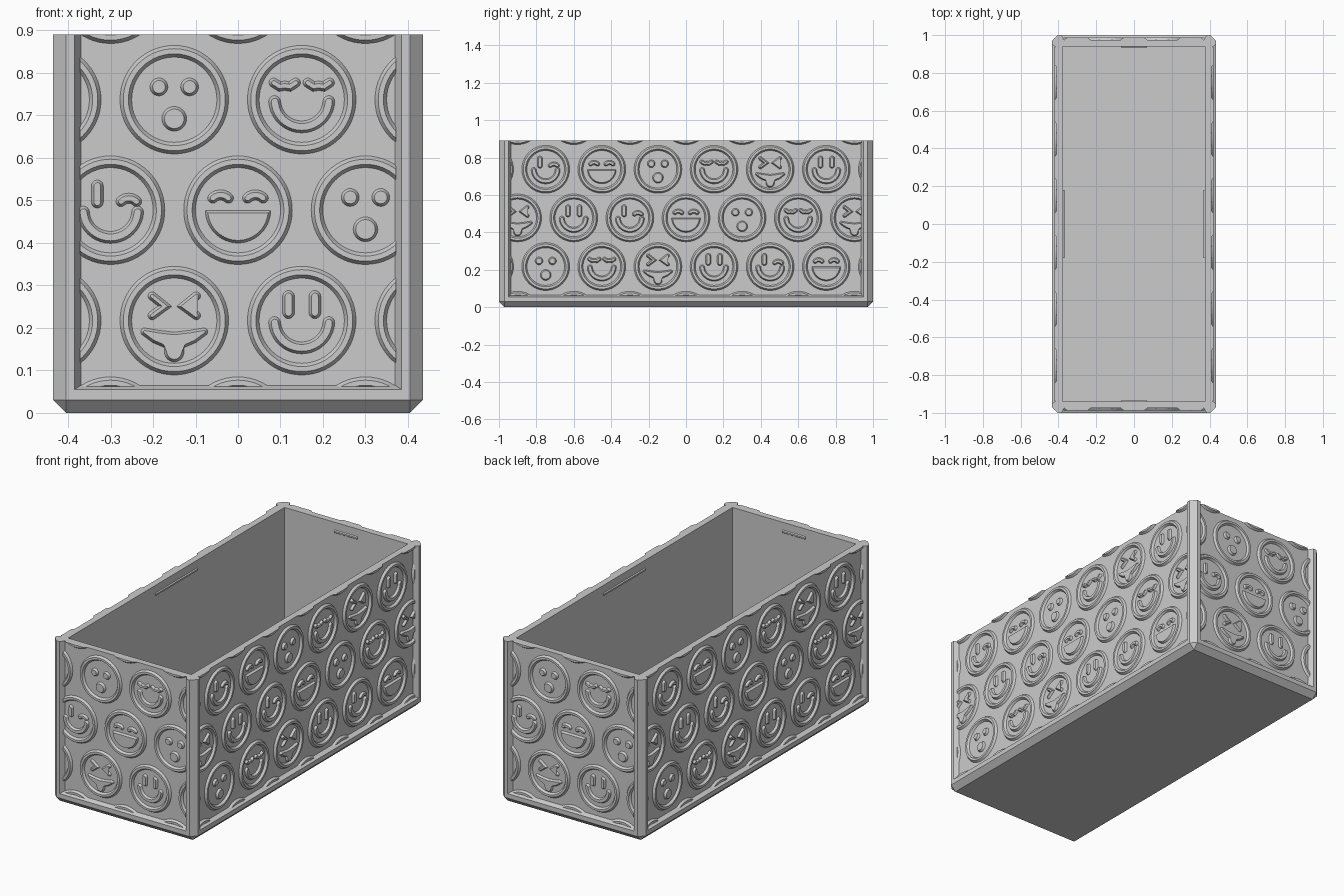
import bpy, bmesh
from math import sin, cos, pi, radians, atan2
from mathutils import Vector, Matrix

if "Cube" in bpy.data.objects:
    bpy.data.objects.remove(bpy.data.objects["Cube"])

grey = bpy.data.materials.new("plain grey")
grey.use_nodes = True
COLOUR = (0.6, 0.6, 0.6, 1)
grey.diffuse_color = COLOUR
grey.node_tree.nodes["Principled BSDF"].inputs["Base Color"].default_value = COLOUR

HX, HY, TOP = 0.435, 1.0, 0.89      # outer half sizes and height
CH, WALL, FLOOR = 0.03, 0.06, 0.05  # chamfer, wall and floor thickness
RECESS, RELIEF = 0.025, 0.012       # panel depth, relief height
SINK = -0.002                       # relief base sits just inside the panel


def finish(name, bm):
    bmesh.ops.recalc_face_normals(bm, faces=bm.faces)
    mesh = bpy.data.meshes.new(name)
    bm.to_mesh(mesh)
    bm.free()
    mesh.materials.append(grey)
    ob = bpy.data.objects.new(name, mesh)
    bpy.context.collection.objects.link(ob)
    return ob


def loft(bm, rings, caps=True, loop=False):
    """Skin a stack of equal-length point rings."""
    rows = [[bm.verts.new(p) for p in ring] for ring in rings]
    pairs = list(zip(rows, rows[1:])) + ([(rows[-1], rows[0])] if loop else [])
    for a, b in pairs:
        for i in range(len(a)):
            j = (i + 1) % len(a)
            bm.faces.new((a[i], a[j], b[j], b[i]))
    if caps:
        ends = [bm.faces.new(rows[0]), bm.faces.new(rows[-1])]
        bmesh.ops.triangulate(bm, faces=ends)


# ---- Box body: corner posts, bottom chamfer, recessed panels, hollow inside
def corner_points(chamfer, recess):
    """Points of one corner, from the end panel round to the side panel."""
    lip, slope = 0.05, 0.015 if recess else 0
    return [(HX - lip - slope, HY - recess), (HX - lip, HY), (HX - chamfer, HY),
            (HX, HY - chamfer), (HX, HY - lip), (HX - recess, HY - lip - slope)]


def section(points, z):
    ring = [(x, y, z) for x, y in points]
    ring += [(x, -y, z) for x, y in reversed(points)]
    ring += [(-x, -y, z) for x, y in points]
    ring += [(-x, y, z) for x, y in reversed(points)]
    return ring


foot = [(HX - CH, HY - CH)] * 6
inner = [(HX - WALL, HY - WALL)] * 6
bm = bmesh.new()
loft(bm, [section(foot, 0), section(corner_points(CH, 0), CH),
          section(corner_points(CH, 0), 0.055),
          section(corner_points(CH, RECESS), 0.065),
          section(corner_points(CH, RECESS), TOP),
          section(inner, TOP), section(inner, FLOOR)], caps=False)
bmesh.ops.remove_doubles(bm, verts=bm.verts, dist=1e-5)
bmesh.ops.holes_fill(bm, edges=[e for e in bm.edges if e.is_boundary], sides=0)
finish("box_body", bm)


# ---- Flat shape helpers (all outlines run counter-clockwise)
def arc(cx, cy, r, start, end, n=20):
    return [Vector((cx + r * cos(radians(start + (end - start) * i / n)),
                    cy + r * sin(radians(start + (end - start) * i / n))))
            for i in range(n + 1)]


def disc(cx, cy, r):
    return arc(cx, cy, r, 0, 360, 28)[:-1]


def miter(before, after):
    """Left-hand normal at a joint, lengthened so offsets stay parallel."""
    a, b = before.normalized(), after.normalized()
    n = Vector((-a.y - b.y, a.x + b.x)).normalized()
    return n / max(0.4, n.dot(Vector((-a.y, a.x))))


def stroke(path, r):
    """Outline of a round-ended line."""
    path = [Vector(p) for p in path]
    steps = [b - a for a, b in zip(path, path[1:])]
    normals = [miter(a, b) for a, b in zip(steps[:1] + steps, steps + steps[-1:])]
    right = [p - n * r for p, n in zip(path, normals)]
    left = [p + n * r for p, n in zip(path, normals)]

    def cap(p, d):
        t = atan2(d.y, d.x) * 180 / pi
        return arc(p.x, p.y, r, t - 90, t + 90, 10)[1:-1]
    return right + cap(path[-1], steps[-1]) + left[::-1] + cap(path[0], -steps[0])


def inset(poly, d):
    n = len(poly)
    return [p + d * miter(p - poly[i - 1], poly[(i + 1) % n] - p)
            for i, p in enumerate(poly)]


def flip(poly):
    return [Vector((-p.x, p.y)) for p in reversed(poly)]


# ---- Face features
smile = stroke(arc(0, 0, 0.064, 184, 356), 0.015)
tall_eye = stroke([(-0.031, 0.019), (-0.031, 0.057)], 0.015)
bean_eye = stroke(arc(-0.041, 0.01, 0.026, 135, 45, 10), 0.013)
wink_eye = stroke(arc(0.043, 0.002, 0.026, 135, 45, 10), 0.013)
squint_eye = stroke(arc(-0.04, 0.071, 0.04, 215, 325, 10), 0.011)
squint_eye = stroke([(-0.066, 0.04), (-0.052, 0.031), (-0.04, 0.033),
                     (-0.028, 0.031), (-0.014, 0.04)], 0.012)
cross_eye = stroke([(-0.052, 0.058), (-0.022, 0.034), (-0.052, 0.012)], 0.011)
dot_eye = disc(-0.036, 0.03, 0.022)
grin = arc(0, 0.0, 0.078, 180, 360, 28)
tongue_mouth = (arc(-0.07, -0.026, 0.01, 90, 225, 5)
                + [Vector((-0.052, -0.052)), Vector((-0.024, -0.064))]
                + arc(0, -0.074, 0.024, 180, 360, 12)
                + [Vector((0.024, -0.064)), Vector((0.052, -0.052))]
                + arc(0.07, -0.026, 0.01, -45, 90, 5)
                + [Vector((0.035, -0.022)), Vector((0, -0.026)), Vector((-0.035, -0.022))])

FACES = [
    [dot_eye, flip(dot_eye), disc(0, -0.045, 0.03)],
    [squint_eye, flip(squint_eye), smile],
    [cross_eye, flip(cross_eye), tongue_mouth],
    [tall_eye, flip(tall_eye), smile],
    [tall_eye, wink_eye, smile],
    [bean_eye, flip(bean_eye), grin],
]


# ---- Relief panels: staggered rows of ringed faces, trimmed to the frame
def place(poly, u, z, depth):
    return [(u + p.x, -depth, z + p.y) for p in poly]


def relief_panel(name, limit, distance, angle):
    bm = bmesh.new()
    for row in range(5):
        z = 0.217 + 0.26 * (row - 1)
        for k in range(-4, 5):
            u = 0.3 * k + (0.15 if row % 2 else 0)
            if abs(u) > limit + 0.128:
                continue
            rim = [(0.129, SINK), (0.12, RELIEF), (0.108, RELIEF), (0.099, SINK)]
            loft(bm, [place(arc(0, 0, r, 0, 360, 56)[:-1], u, z, d) for r, d in rim],
                 caps=False, loop=True)
            if row in (1, 2, 3) and abs(u) < limit + 0.08:
                mood = (k + (0, 3, 5, 7)[row]) % 6
                for poly in FACES[mood]:
                    loft(bm, [place(poly, u, z, SINK),
                              place(inset(poly, 0.007), u, z, RELIEF)])
    for co, no in [((limit, 0, 0), (1, 0, 0)), ((-limit, 0, 0), (-1, 0, 0)),
                   ((0, 0, 0.062), (0, 0, -1)), ((0, 0, TOP), (0, 0, 1))]:
        bmesh.ops.bisect_plane(bm, geom=bm.verts[:] + bm.edges[:] + bm.faces[:],
                               plane_co=co, plane_no=no, clear_outer=True)
        bmesh.ops.holes_fill(bm, edges=[e for e in bm.edges if e.is_boundary], sides=0)
    bm.transform(Matrix.Rotation(angle, 4, "Z") @ Matrix.Translation((0, -distance, 0)))
    finish(name, bm)


# ---- Small snap ridges inside the rim
def snap_ridge(name, half, distance, angle):
    bm = bmesh.new()
    profile = [(0.003, 0.83), (-0.006, 0.836), (-0.006, 0.844), (0.003, 0.85)]
    loft(bm, [[(x, d, z) for d, z in profile] for x in (-half, half)])
    bm.transform(Matrix.Rotation(angle, 4, "Z") @ Matrix.Translation((0, distance, 0)))
    finish(name, bm)


for i, side in enumerate(("front", "left", "back", "right")):
    long_side = i % 2
    across, out = (HY, HX) if long_side else (HX, HY)
    relief_panel(side + "_relief", across - 0.063, out - RECESS, i * pi / 2)
    snap_ridge(side + "_snap_ridge", 0.18 if long_side else 0.07,
               out - WALL, pi + i * pi / 2)
